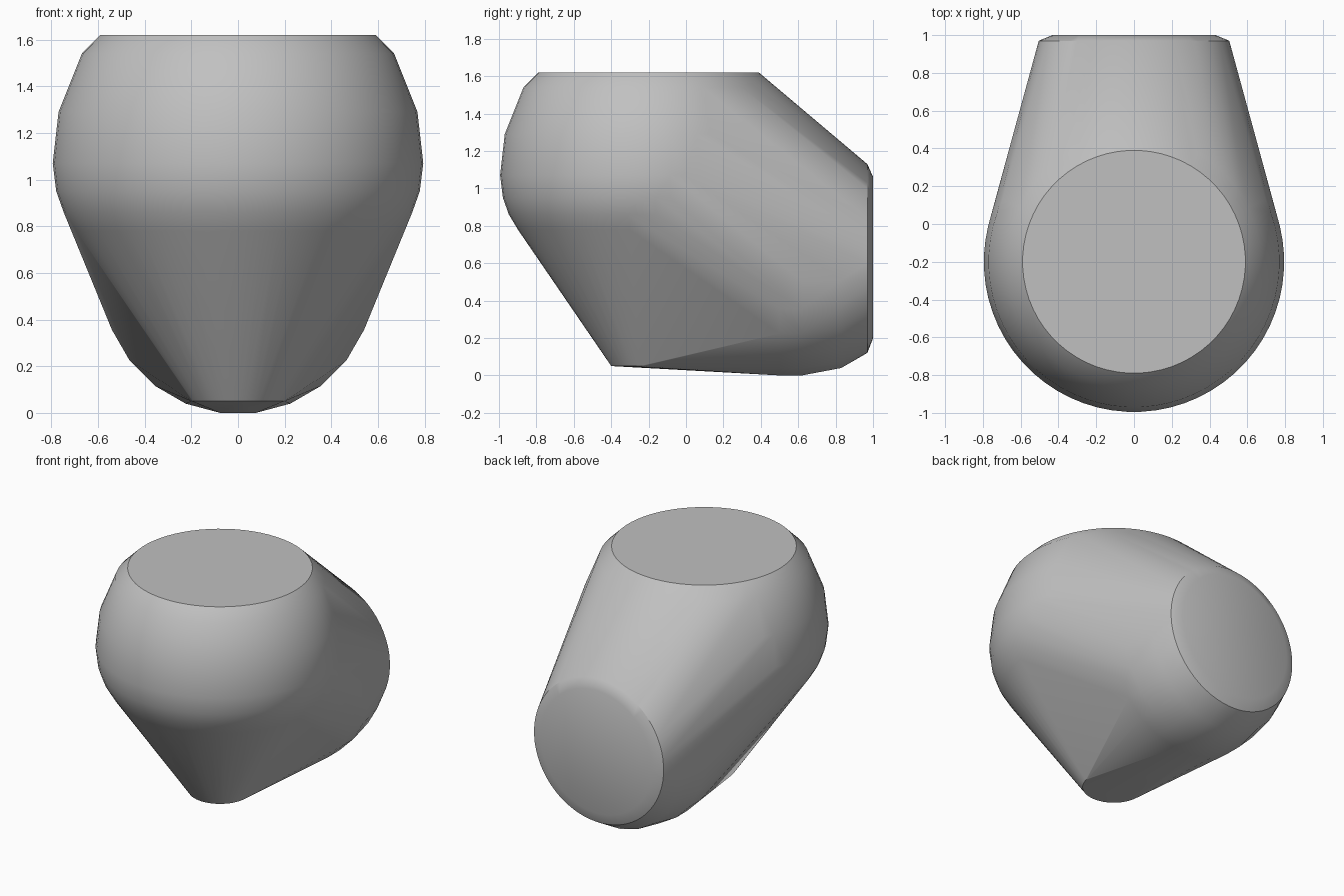
import bpy
import bmesh
from math import cos, sin, tau, radians

cube = bpy.data.objects.get("Cube")
if cube:
    bpy.data.objects.remove(cube)

# One matte grey for the whole body
grey = bpy.data.materials.new("light grey")
grey.use_nodes = True
colour = (0.53, 0.53, 0.53, 1)
grey.diffuse_color = colour
grey.node_tree.nodes["Principled BSDF"].inputs["Base Color"].default_value = colour

bm = bmesh.new()


def upright_ring(z, radius, sides=64):
    for i in range(sides):
        a = tau * (i + 0.5) / sides
        bm.verts.new((radius * cos(a), -0.2 + radius * sin(a), z))


def rear_ring(y, radius, centre_z, sides):
    for i in range(sides):
        a = tau * (i + 0.5) / sides
        bm.verts.new((radius * cos(a), y, centre_z + radius * sin(a)))


# Round upright section, from the flat top down to the small foot
for z, radius in [(1.62, 0.59), (1.54, 0.67), (1.29, 0.77), (1.07, 0.795),
                  (0.95, 0.78), (0.86, 0.748), (0.78, 0.70), (0.05, 0.20)]:
    upright_ring(z, radius)

# Rounded underside towards the back
for y, radius in [(0.50, 0.585), (0.62, 0.585), (0.83, 0.545)]:
    rear_ring(y, radius, 0.58, 24)

# Bevelled round cap at the back
rear_ring(0.97, 0.505, 0.625, 64)
rear_ring(1.0, 0.432, 0.63, 64)

# Stretch one skin over all the rings
hull = bmesh.ops.convex_hull(bm, input=bm.verts[:])
loose = {g for g in hull["geom_interior"] + hull["geom_unused"]
         if isinstance(g, bmesh.types.BMVert)}
bmesh.ops.delete(bm, geom=list(loose), context="VERTS")
bmesh.ops.dissolve_limit(bm, angle_limit=radians(0.3),
                         verts=bm.verts[:], edges=bm.edges[:])
bmesh.ops.recalc_face_normals(bm, faces=bm.faces[:])

mesh = bpy.data.meshes.new("body")
bm.to_mesh(mesh)
bm.free()
mesh.materials.append(grey)
body = bpy.data.objects.new("body", mesh)
bpy.context.collection.objects.link(body)

bpy.ops.object.select_all(action="DESELECT")
body.select_set(True)
bpy.context.view_layer.objects.active = body
bpy.ops.object.shade_smooth_by_angle(angle=radians(30))
